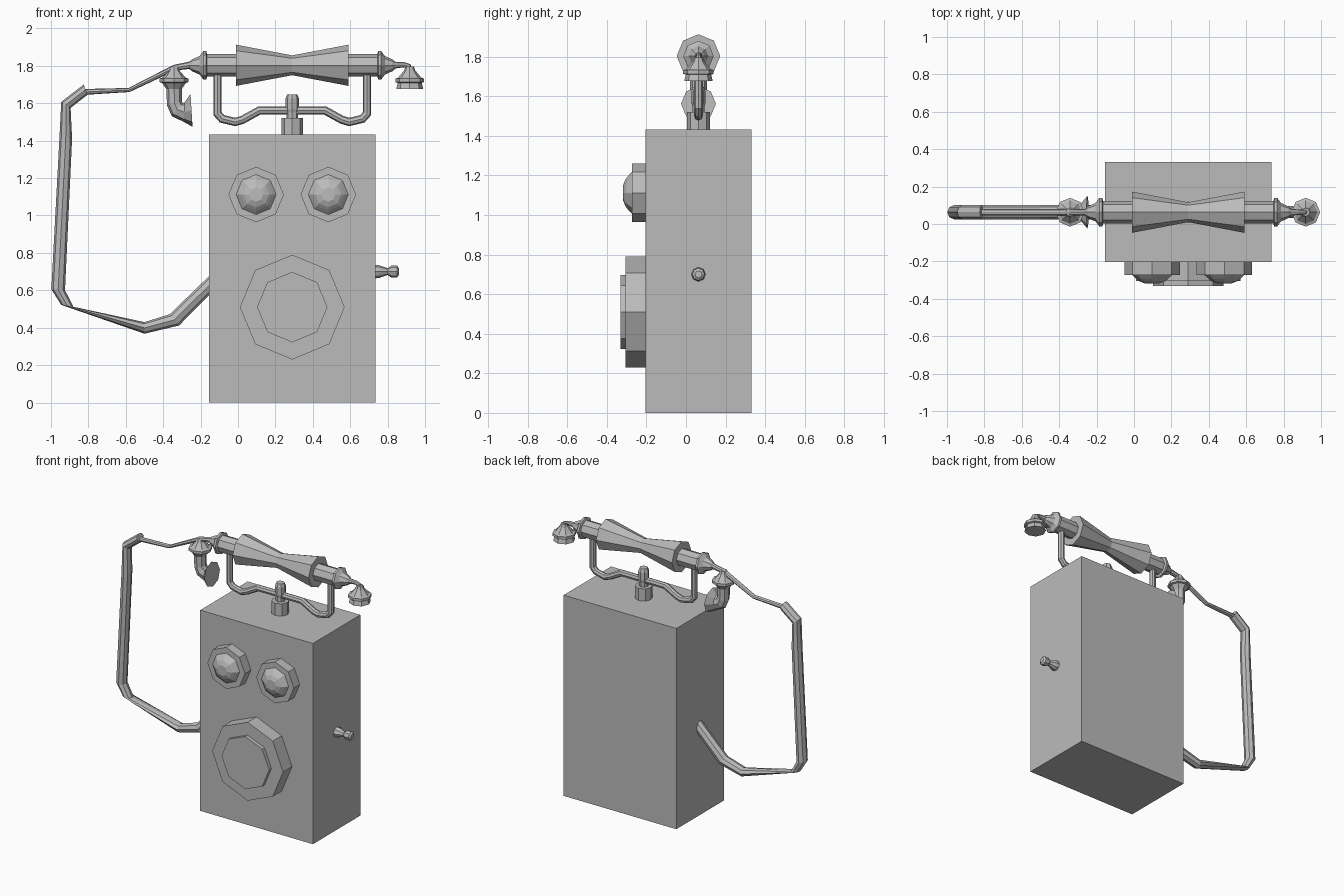
import bpy, bmesh, math
from mathutils import Vector

if "Cube" in bpy.data.objects:
    bpy.data.objects.remove(bpy.data.objects["Cube"])

AXIS_Y = 0.063          # depth of the handset, cradle and cord
MID_X = 0.29            # centre of the cabinet

grey = bpy.data.materials.new("grey")
grey.diffuse_color = (0.5, 0.5, 0.5, 1)
grey.use_nodes = True
grey.node_tree.nodes["Principled BSDF"].inputs["Base Color"].default_value = grey.diffuse_color


def finish(name, bm):
    bmesh.ops.recalc_face_normals(bm, faces=bm.faces)
    me = bpy.data.meshes.new(name)
    bm.to_mesh(me)
    bm.free()
    me.materials.append(grey)
    ob = bpy.data.objects.new(name, me)
    bpy.context.collection.objects.link(ob)
    return ob


def loft(name, rings):
    """Skin octagonal rings given as (centre, half-axis a, half-axis b)."""
    bm = bmesh.new()
    loops = []
    for c, a, b in rings:
        loops.append([bm.verts.new(c + a * math.cos(i * math.pi / 4) + b * math.sin(i * math.pi / 4))
                      for i in range(8)])
    for l0, l1 in zip(loops, loops[1:]):
        for i in range(8):
            j = (i + 1) % 8
            bm.faces.new((l0[i], l0[j], l1[j], l1[i]))
    bm.faces.new(loops[0])
    bm.faces.new(loops[-1])
    return finish(name, bm)


def turned(name, origin, axis, profile):
    """Lathe-like part: profile of (distance along axis, radius)."""
    axis = Vector(axis)
    a = Vector((1, 0, 0)) if abs(axis.z) > 0.9 else Vector((0, 0, 1))
    b = axis.cross(a)
    return loft(name, [(Vector(origin) + axis * d, a * r, b * r) for d, r in profile])


def ribbon(name, pairs, depth):
    """Tube in the xz plane given by opposite edge points of each section."""
    rings = []
    for x0, z0, x1, z1 in pairs:
        p, q = Vector((x0, AXIS_Y, z0)), Vector((x1, AXIS_Y, z1))
        rings.append(((p + q) / 2, (p - q) / 2, Vector((0, depth, 0))))
    return loft(name, rings)


def pipe(name, path, radii):
    """Tube of given radii along an xz path, with mitred bends."""
    pts = [Vector((x, AXIS_Y, z)) for x, z in path]
    rings = []
    for i, p in enumerate(pts):
        d0 = (p - pts[max(i - 1, 0)]).normalized()
        d1 = (pts[min(i + 1, len(pts) - 1)] - p).normalized()
        t = (d0 + d1).normalized()
        side = Vector((-t.z, 0, t.x))
        r = radii[i] if isinstance(radii, (list, tuple)) else radii
        k = max(t.dot(d1 if i == 0 else d0), 0.7)
        rings.append((p, side * (r / k), Vector((0, r, 0))))
    return loft(name, rings)


# Cabinet
bm = bmesh.new()
bmesh.ops.create_cube(bm, size=1)
for v in bm.verts:
    v.co = Vector((MID_X + v.co.x * 0.89, AXIS_Y + v.co.y * 0.535, (v.co.z + 0.5) * 1.433))
finish("cabinet", bm)

# Bells and dial on the front
for side, x in (("left", 0.097), ("right", 0.483)):
    turned("bell_" + side, (x, -0.19, 1.112), (0, -1, 0),
           [(0, 0.148), (0.082, 0.148), (0.082, 0.107), (0.102, 0.086),
            (0.116, 0.068), (0.128, 0.038)])
turned("dial", (MID_X, -0.19, 0.51), (0, -1, 0),
       [(0, 0.28), (0.115, 0.28), (0.115, 0.188), (0.141, 0.188)])

# Crank knob on the side
turned("crank", (0.725, AXIS_Y, 0.70), (1, 0, 0),
       [(0, 0.037), (0.03, 0.034), (0.075, 0.018), (0.095, 0.032), (0.125, 0.032), (0.135, 0.018)])

# Cradle post and rod
turned("post", (MID_X, AXIS_Y, 1.42), (0, 0, 1),
       [(0, 0.058), (0.1, 0.058), (0.1, 0.031), (0.13, 0.031), (0.15, 0.036), (0.205, 0.036), (0.228, 0.027)])
half = [(0.40, 1.78), (0.40, 1.545), (0.375, 1.517), (0.305, 1.50), (0.265, 1.512), (0.175, 1.562)]
path = [(MID_X - d, z) for d, z in half] + [(MID_X + d, z) for d, z in reversed(half)]
pipe("cradle_rod", path, 0.022)

# Handset body: grip, barrels and collars
side = [(0.0, 0.053), (0.30, 0.11), (0.30, 0.06), (0.455, 0.06), (0.46, 0.077),
        (0.475, 0.077), (0.495, 0.05), (0.535, 0.032), (0.55, 0.02)]
turned("handset", (MID_X, AXIS_Y, 1.803), (1, 0, 0),
       [(-d, r) for d, r in reversed(side[1:])] + side)

# Earpiece arm and cups
pipe("earpiece_arm", [(0.82, 1.803), (0.885, 1.806), (0.912, 1.798), (0.92, 1.775)],
     [0.02, 0.014, 0.013, 0.013])
cup = [(0.12, 0.022), (0.098, 0.03), (0.06, 0.062), (0.055, 0.077), (0.036, 0.077), (0.032, 0.064), (0, 0.072)]
turned("earpiece_cup", (0.918, AXIS_Y, 1.677), (0, 0, 1), cup)
turned("mouthpiece_cup", (-0.342, AXIS_Y, 1.677), (0, 0, 1),
       cup[:5] + [(0.032, 0.064), (0, 0.042)])

# Mouthpiece: bent tube that flares into a horn
ribbon("mouthpiece_horn", [(-0.383, 1.69, -0.30, 1.69), (-0.38, 1.59, -0.30, 1.61),
                           (-0.355, 1.532, -0.295, 1.602), (-0.29, 1.50, -0.285, 1.605),
                           (-0.243, 1.474, -0.254, 1.65)], 0.042)
horn = bpy.data.objects["mouthpiece_horn"]
for v in horn.data.vertices[-8:]:
    v.co.y = AXIS_Y + (v.co.y - AXIS_Y) * 2.1

# Cord: thin lead and thick sleeve
ribbon("cord_lead", [(-0.25, 1.825, -0.25, 1.785), (-0.345, 1.805, -0.335, 1.775),
                     (-0.585, 1.682, -0.58, 1.66), (-0.83, 1.676, -0.82, 1.645)], 0.018)
ribbon("cord_sleeve", [(-0.825, 1.70, -0.805, 1.645), (-0.945, 1.608, -0.895, 1.575),
                       (-0.955, 1.41, -0.887, 1.41), (-0.998, 0.605, -0.925, 0.60),
                       (-0.945, 0.522, -0.88, 0.512), (-0.50, 0.368, -0.50, 0.43),
                       (-0.315, 0.412, -0.365, 0.472), (-0.12, 0.61, -0.14, 0.69)], 0.038)
